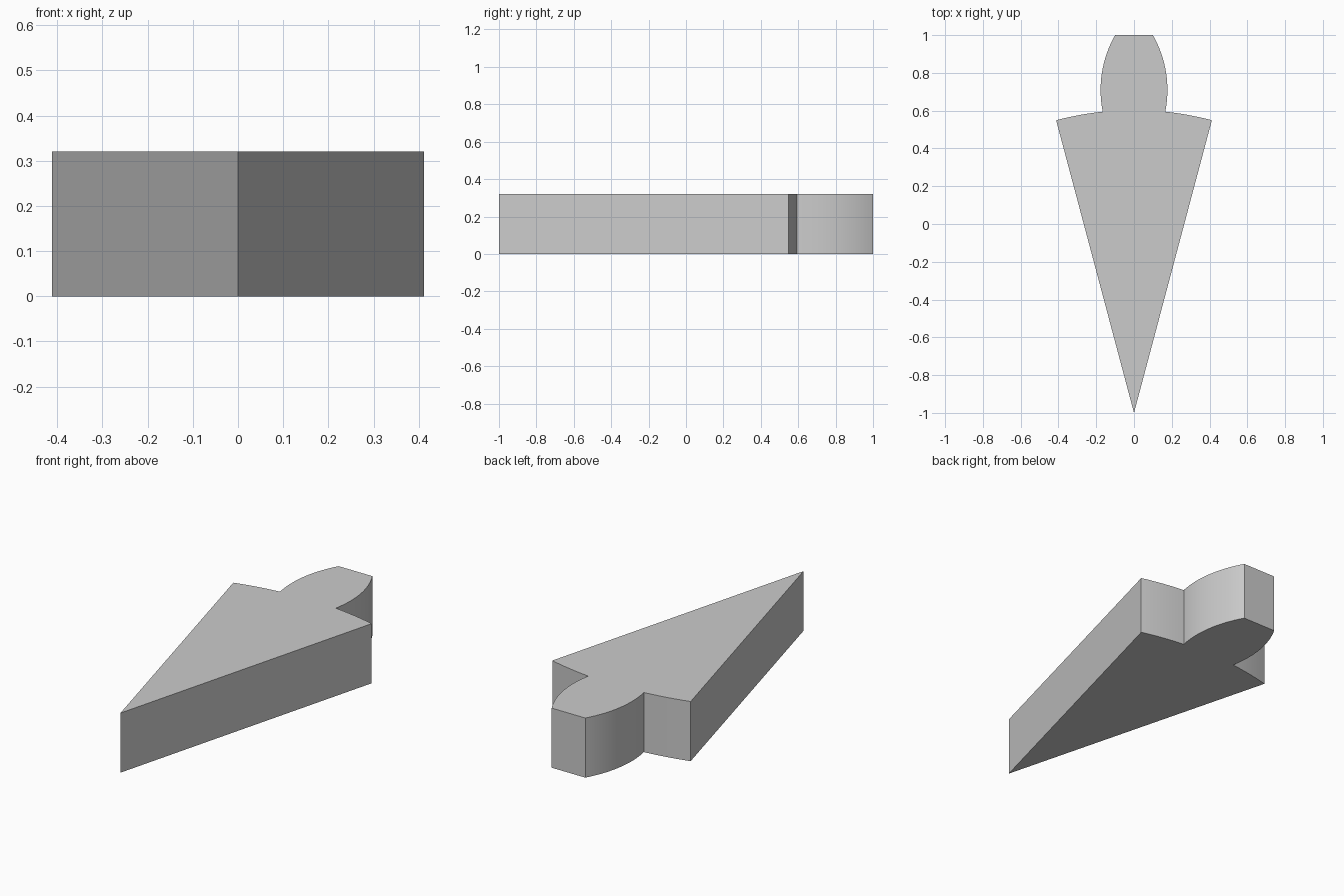
import bpy
import bmesh
from math import asin, cos, sin, radians

cube = bpy.data.objects.get("Cube")
if cube:
    bpy.data.objects.remove(cube, do_unlink=True)

HEIGHT = 0.321
TIP_Y = -1.0
SEGMENTS = 16


def arc(cx, cy, radius, start, end):
    """Points along a circular arc, angles in radians."""
    steps = [start + (end - start) * i / SEGMENTS for i in range(SEGMENTS + 1)]
    return [(cx + radius * cos(a), cy + radius * sin(a)) for a in steps]


# Grey material
grey = bpy.data.materials.new("plain grey")
grey.use_nodes = True
colour = (0.6, 0.6, 0.6, 1)
grey.diffuse_color = colour
grey.node_tree.nodes["Principled BSDF"].inputs["Base Color"].default_value = colour

# Right half of the outline: tip, wedge shoulder arc, bulging tab side
shoulder = arc(0, TIP_Y, 1.603, radians(75.1), radians(84.1))
bulge_radius, bulge_y = 0.585, 0.71
bulge_x = 0.177 - bulge_radius
neck_y = shoulder[-1][1]
tab = arc(bulge_x, bulge_y, bulge_radius,
          asin((neck_y - bulge_y) / bulge_radius),
          asin((1 - bulge_y) / bulge_radius))
half = shoulder[:-1] + tab
outline = [(0, TIP_Y)] + half + [(-x, y) for x, y in reversed(half)]

# Wedge with tab, extruded from the flat outline
bm = bmesh.new()
base = bm.faces.new([bm.verts.new((x, y, 0)) for x, y in outline])
top = bmesh.ops.extrude_face_region(bm, geom=[base], use_keep_orig=True)
bmesh.ops.translate(bm, vec=(0, 0, HEIGHT),
                    verts=[v for v in top["geom"] if isinstance(v, bmesh.types.BMVert)])
bmesh.ops.recalc_face_normals(bm, faces=bm.faces)
mesh = bpy.data.meshes.new("wedge_with_tab")
bm.to_mesh(mesh)
bm.free()
mesh.materials.append(grey)

wedge = bpy.data.objects.new("wedge_with_tab", mesh)
bpy.context.collection.objects.link(wedge)
bpy.ops.object.select_all(action="DESELECT")
wedge.select_set(True)
bpy.context.view_layer.objects.active = wedge
bpy.ops.object.shade_smooth_by_angle(angle=radians(20))
